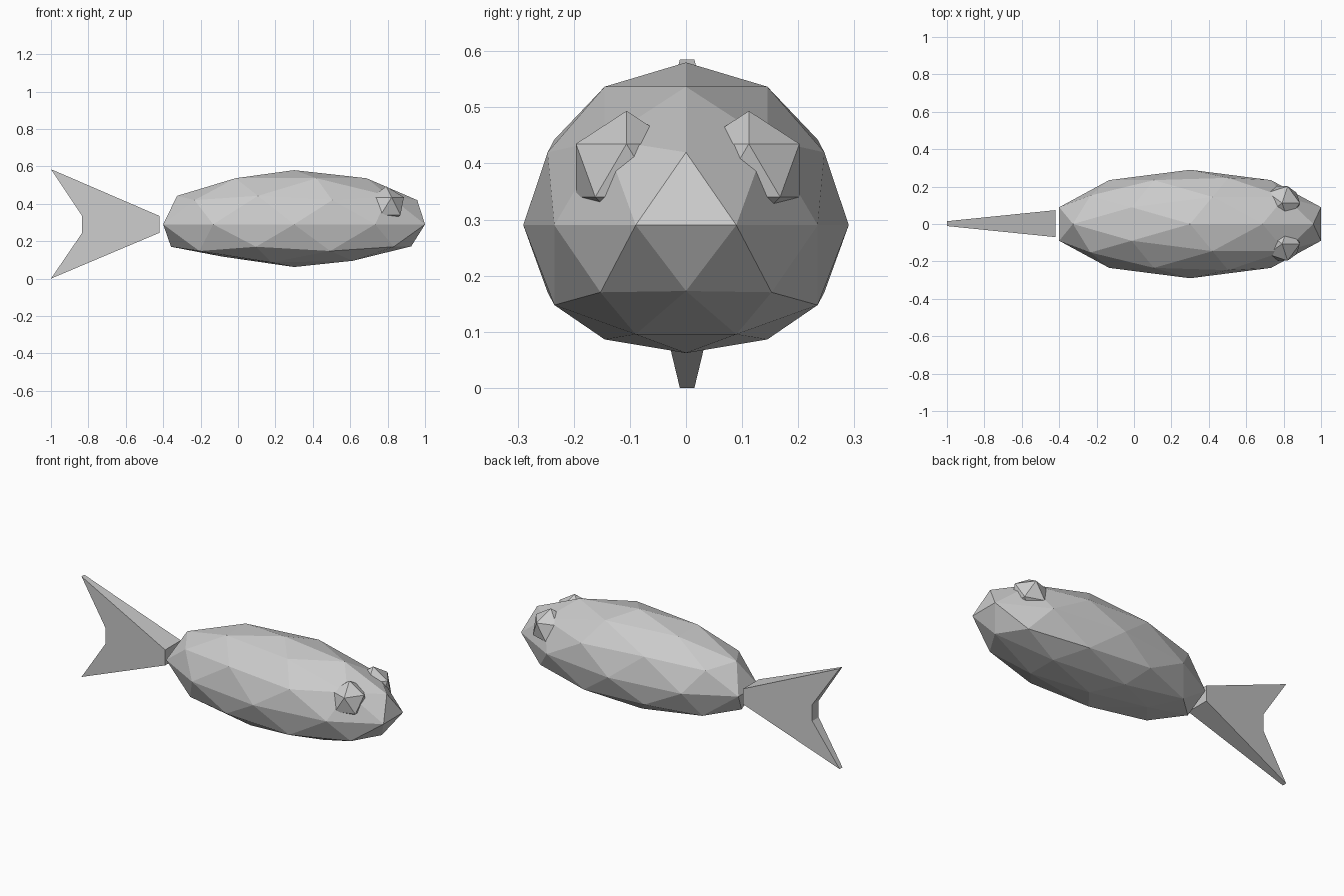
import bpy, bmesh

if "Cube" in bpy.data.objects:
    bpy.data.objects.remove(bpy.data.objects["Cube"])

def finish(name, bm):
    bmesh.ops.recalc_face_normals(bm, faces=bm.faces)
    mesh = bpy.data.meshes.new(name)
    bm.to_mesh(mesh)
    bm.free()
    obj = bpy.data.objects.new(name, mesh)
    bpy.context.collection.objects.link(obj)
    return obj

# Body: stretched icosphere with a flattened belly
belly_lift = {(0, 0, -1): .062, (.4, .3, -.9): .052, (-.2, .5, -.9): .043,
              (-.5, 0, -.9): .075, (.9, 0, -.5): .035}
bm = bmesh.new()
bmesh.ops.create_icosphere(bm, subdivisions=2, radius=1)
for v in bm.verts:
    x, y, z = v.co
    lift = 0
    if z < -.1:
        lift = belly_lift.get((round(x, 1), round(abs(y), 1), round(z, 1)), .01)
    v.co = (.3 + .736 * x, .29 * y, .29 + .29 * z + lift)
finish("body", bm)

# Eyes: icosahedra sunk into the head
for name, y in (("eye_right", -.106), ("eye_left", .112)):
    bm = bmesh.new()
    bmesh.ops.create_icosphere(bm, subdivisions=1, radius=.106)
    bmesh.ops.translate(bm, verts=bm.verts, vec=(.792, y, .3875))
    finish(name, bm)

# Tail fin: forked profile, thinning towards the tips
profile = [(-.42, .245), (-.42, .335), (-1, .585), (-.835, .338),
           (-.835, .242), (-1, 0)]
bm = bmesh.new()
sides = []
for s in (-1, 1):
    ring = []
    for x, z in profile:
        half = .013 + (x + 1) / .58 * .059
        ring.append(bm.verts.new((x, .002 + s * half, z)))
    sides.append(ring)
    for face in ((1, 2, 3), (0, 1, 3, 4), (0, 4, 5)):
        bm.faces.new([ring[i] for i in face])
a, b = sides
for i in range(6):
    j = (i + 1) % 6
    bm.faces.new((a[i], a[j], b[j], b[i]))
finish("tail_fin", bm)
